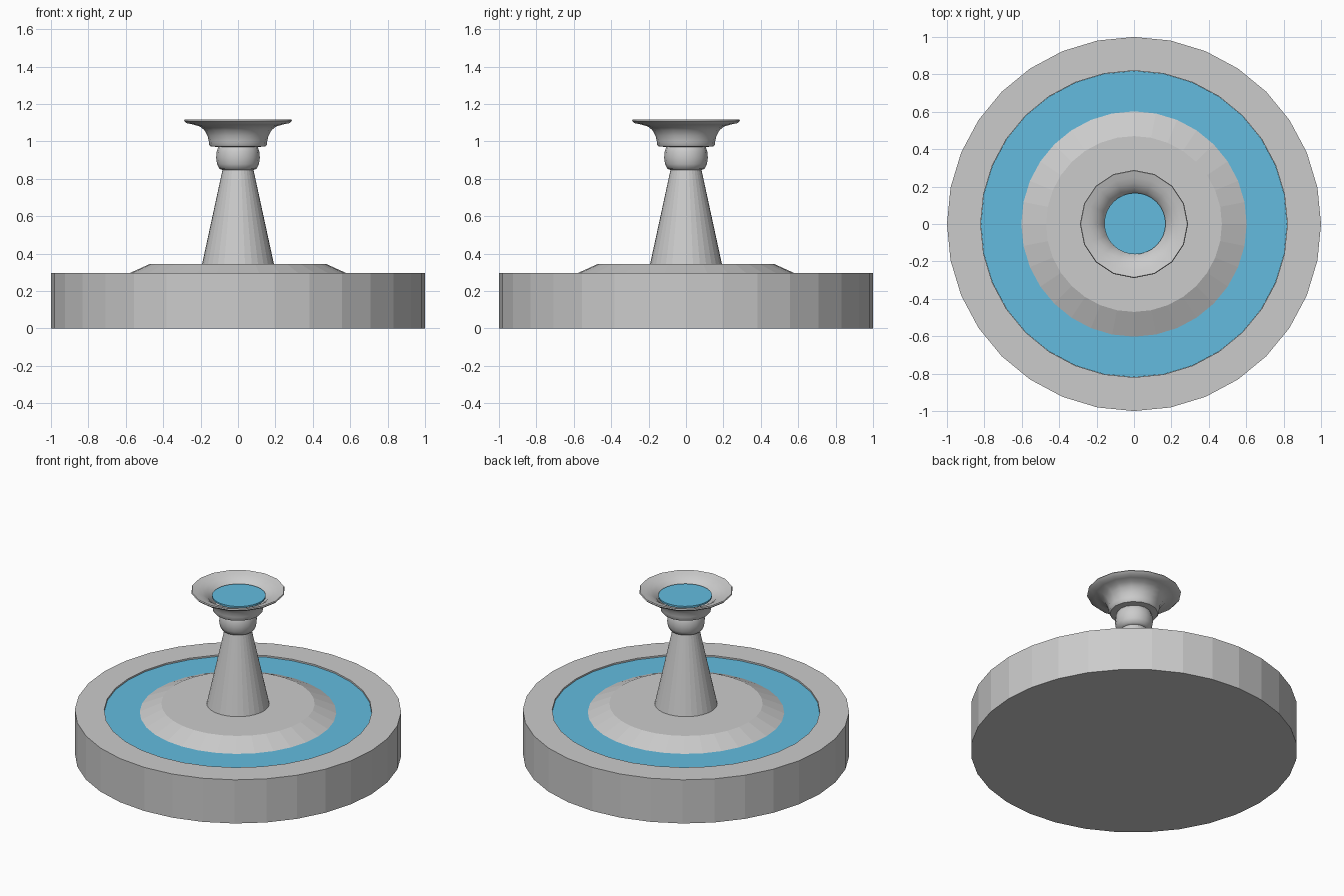
import bpy, bmesh, math

if "Cube" in bpy.data.objects:
    bpy.data.objects.remove(bpy.data.objects["Cube"])


def material(name, rgb):
    m = bpy.data.materials.new(name)
    m.diffuse_color = (*rgb, 1)
    m.use_nodes = True
    m.node_tree.nodes["Principled BSDF"].inputs["Base Color"].default_value = m.diffuse_color
    return m


stone = material("grey stone", (0.60, 0.60, 0.60))
water = material("blue water", (0.125, 0.50, 0.74))


def lathe(name, profile, sides, mat, smooth=None, center=(0, 0)):
    """Spin (radius, z) points, listed from bottom outside to top, around z; cap open ends."""
    bm = bmesh.new()
    rings = []
    for r, z in profile:
        rings.append([bm.verts.new((center[0] + r * math.cos(2 * math.pi * i / sides),
                                    center[1] + r * math.sin(2 * math.pi * i / sides), z))
                      for i in range(sides)])
    for a, b in zip(rings, rings[1:]):
        for i in range(sides):
            j = (i + 1) % sides
            bm.faces.new((a[i], a[j], b[j], b[i]))
    bm.faces.new(rings[0][::-1])
    bm.faces.new(rings[-1])
    bmesh.ops.recalc_face_normals(bm, faces=bm.faces)
    mesh = bpy.data.meshes.new(name)
    bm.to_mesh(mesh)
    bm.free()
    mesh.materials.append(mat)
    ob = bpy.data.objects.new(name, mesh)
    bpy.context.collection.objects.link(ob)
    if smooth:
        bpy.ops.object.select_all(action='DESELECT')
        ob.select_set(True)
        bpy.context.view_layer.objects.active = ob
        bpy.ops.object.shade_smooth_by_angle(angle=math.radians(smooth))
    return ob


# Round basin with a recessed floor, and its pool
lathe("basin", [(1, 0), (1, 0.295), (0.82, 0.295), (0.82, 0.2)], 32, stone)
lathe("pool_water", [(0.819, 0.275), (0.819, 0.285)], 32, water)

# Sloped island and tapering pillar
lathe("island", [(0.79, 0.2), (0.47, 0.345)], 32, stone)
lathe("pillar", [(0.193, 0.34), (0.08, 0.86)], 32, stone)

# Rounded knob between pillar and bowl
lathe("knob", [(0.078, 0.845), (0.1, 0.853), (0.112, 0.878), (0.117, 0.912),
               (0.114, 0.945), (0.106, 0.968), (0.09, 0.985)], 16, stone, 50)

# Flared bowl: outside up to the lip, then down the inside
lathe("bowl", [(0.10, 0.97), (0.147, 0.972), (0.154, 0.982), (0.156, 1.0),
               (0.163, 1.03), (0.18, 1.06), (0.205, 1.08), (0.24, 1.09),
               (0.275, 1.097), (0.289, 1.11), (0.285, 1.116), (0.25, 1.106),
               (0.22, 1.095), (0.19, 1.075), (0.165, 1.045), (0.145, 1.0)],
      16, stone, 50)
lathe("bowl_water", [(0.164, 1.067), (0.164, 1.078)], 32, water, center=(0.005, 0.002))
